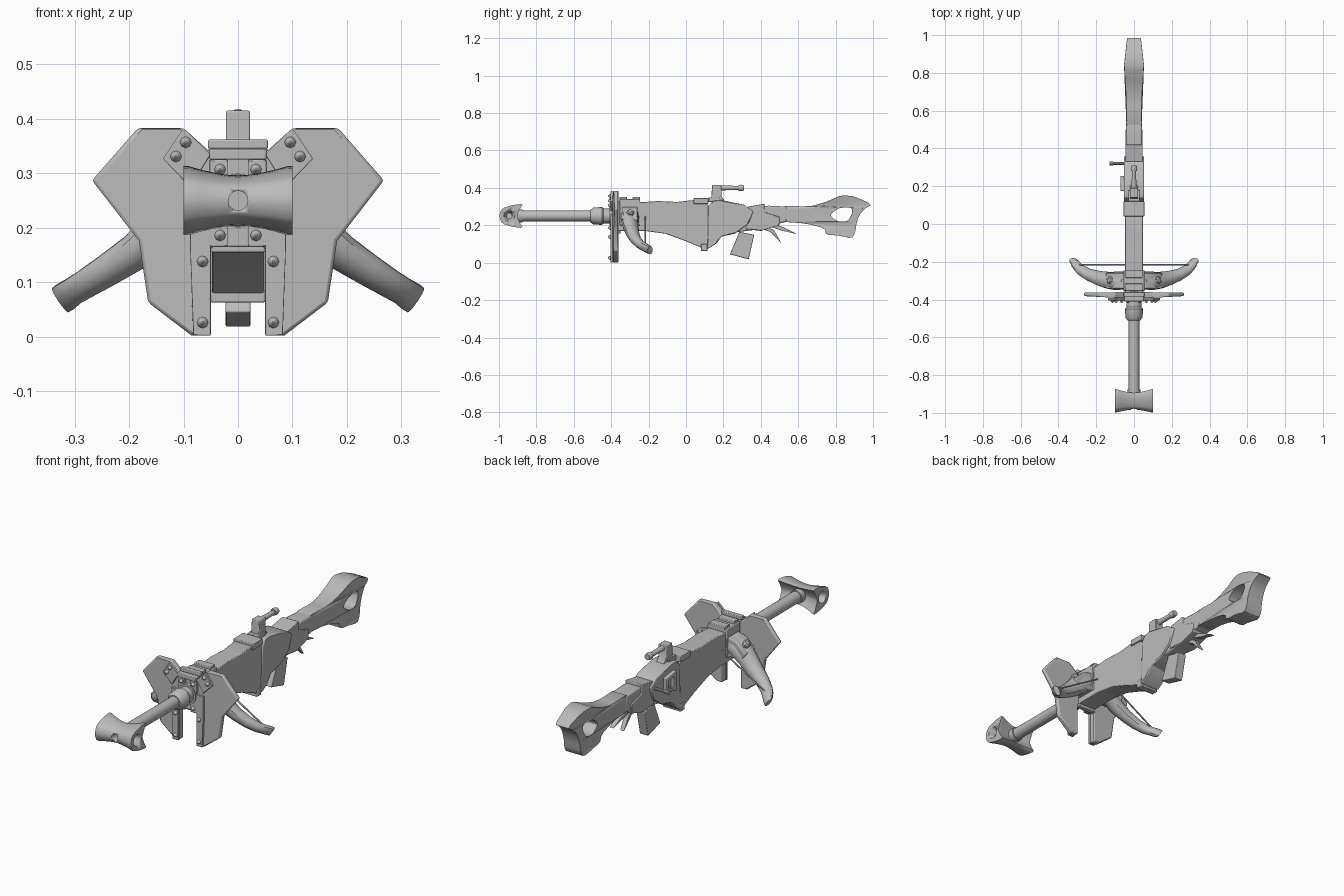
import bpy, bmesh, math
from mathutils import Vector

if "Cube" in bpy.data.objects:
    bpy.data.objects.remove(bpy.data.objects["Cube"])

mat = bpy.data.materials.new("steel_grey")
mat.diffuse_color = (0.5, 0.5, 0.5, 1)
mat.use_nodes = True
mat.node_tree.nodes["Principled BSDF"].inputs["Base Color"].default_value = mat.diffuse_color


def finish(name, bm, angle=35, bevel=0.0):
    bmesh.ops.remove_doubles(bm, verts=bm.verts[:], dist=0.0002)
    bmesh.ops.recalc_face_normals(bm, faces=bm.faces[:])
    me = bpy.data.meshes.new(name)
    bm.to_mesh(me)
    bm.free()
    me.materials.append(mat)
    ob = bpy.data.objects.new(name, me)
    bpy.context.collection.objects.link(ob)
    if bevel:
        m = ob.modifiers.new("edge", 'BEVEL')
        m.width, m.segments, m.limit_method = bevel, 2, 'ANGLE'
        m.angle_limit = math.radians(40)
    bpy.ops.object.select_all(action='DESELECT')
    ob.select_set(True)
    bpy.context.view_layer.objects.active = ob
    bpy.ops.object.shade_smooth_by_angle(angle=math.radians(angle))
    return ob


def prism(name, loops, place, half, bevel=0.0):
    """Filled outline (with holes) extruded by half both ways; place maps (a, b, depth) to xyz."""
    cu = bpy.data.curves.new("outline", 'CURVE')
    cu.dimensions, cu.fill_mode, cu.extrude = '2D', 'BOTH', half
    for pts in loops:
        s = cu.splines.new('POLY')
        s.points.add(len(pts) - 1)
        for p, q in zip(s.points, pts):
            p.co = (q[0], q[1], 0, 1)
        s.use_cyclic_u = True
    tmp = bpy.data.objects.new("outline", cu)
    bpy.context.collection.objects.link(tmp)
    dg = bpy.context.evaluated_depsgraph_get()
    me = bpy.data.meshes.new_from_object(tmp.evaluated_get(dg))
    bpy.data.objects.remove(tmp)
    bm = bmesh.new()
    bm.from_mesh(me)
    for v in bm.verts:
        v.co = place(*v.co)
    return finish(name, bm, 35, bevel)


def side(a, b, c):
    return (c, a, b)


def loft(name, rings, angle=35):
    bm = bmesh.new()
    vs = [[bm.verts.new(p) for p in r] for r in rings]
    n = len(vs[0])
    for r, q in zip(vs, vs[1:]):
        for i in range(n):
            bm.faces.new((r[i], r[(i + 1) % n], q[(i + 1) % n], q[i]))
    bm.faces.new(vs[0])
    bm.faces.new(vs[-1])
    return finish(name, bm, angle)


def ring(c, u, v, n=16):
    c, u, v = Vector(c), Vector(u), Vector(v)
    return [c + u * math.cos(math.tau * i / n) + v * math.sin(math.tau * i / n) for i in range(n)]


def turned(name, axis, origin, prof, n=20):
    """Lathe of (distance, radius) pairs along an axis."""
    a = Vector(axis).normalized()
    u = a.orthogonal().normalized()
    v = a.cross(u)
    return loft(name, [ring(Vector(origin) + a * d, u * r, v * r, n) for d, r in prof])


def box(name, lo, hi, bevel=0.003):
    x0, x1 = lo[0], hi[0]
    return prism(name, [[(lo[1], lo[2]), (hi[1], lo[2]), (hi[1], hi[2]), (lo[1], hi[2])]],
                 lambda a, b, c: ((x0 + x1) / 2 + c, a, b), (x1 - x0) / 2, bevel)


def smooth(pts, k=2):
    """Corner-cutting to round a closed outline."""
    for _ in range(k):
        out = []
        for p, q in zip(pts, pts[1:] + pts[:1]):
            out += [(.8 * p[0] + .2 * q[0], .8 * p[1] + .2 * q[1]),
                    (.2 * p[0] + .8 * q[0], .2 * p[1] + .8 * q[1])]
        pts = out
    return pts


# Main body, receiver band and wrist
prism("body", [[(-.37, .32), (-.22, .325), (-.15, .33), (-.05, .325), (.04, .335), (.12, .31),
                (.12, .075), (.105, .07), (0, .115), (-.11, .155), (-.22, .17), (-.37, .17)]],
      side, .048, .004)
prism("receiver", [[(.12, .30), (.14, .33), (.19, .335), (.31, .31), (.36, .275), (.335, .21),
                    (.26, .155), (.19, .14), (.165, .105), (.115, .072)]], side, .053, .005)
box("top_collar", (-.055, .04, .315), (.055, .12, .345))
box("bottom_rib", (-.05, .08, .063), (.05, .115, .10))
prism("wrist", [[(.22, .32), (.34, .29), (.44, .305), (.54, .30), (.54, .22), (.46, .2), (.40, .18), (.25, .16)]],
      side, .042, .008)
prism("wrist_sleeve", [[(.33, .30), (.42, .315), (.42, .27), (.50, .245), (.50, .20), (.40, .17), (.32, .18)]],
      side, .046, .004)

# Forked stock with a hole, widest near the fork
outline = smooth([(.50, .305), (.66, .30), (.75, .325), (.83, .362), (.90, .355), (.995, .312), (.95, .285),
                  (.925, .25), (.91, .205), (.905, .16), (.885, .13), (.82, .145), (.75, .15), (.74, .185),
                  (.64, .21), (.50, .22)], 1)
hole = smooth([(.765, .255), (.82, .295), (.885, .295), (.89, .265), (.865, .22), (.81, .22)], 2)
widths = [(.45, .04), (.62, .038), (.72, .045), (.84, .053), (1.0, .035)]


def stock_place(a, b, c):
    for (y0, w0), (y1, w1) in zip(widths, widths[1:]):
        if a <= y1:
            w = w0 + (w1 - w0) * (a - y0) / (y1 - y0)
            break
    return (math.copysign(w, c), a, b)


prism("stock", [outline, hole], stock_place, .04, .012)

# Grip, trigger claws
prism("grip", [[(.285, .165), (.365, .15), (.335, .018), (.235, .045)]], side, .023, .003)
for k, pts in enumerate([[(.38, .19), (.45, .165), (.51, .105), (.47, .175), (.42, .195)],
                         [(.42, .205), (.50, .175), (.595, .152), (.52, .19), (.46, .21)]]):
    prism(f"trigger_{k}", [pts], side, .012, .002)

# Rear sight with rod
prism("sight_post", [[(.11, .325), (.135, .345), (.14, .415), (.19, .415), (.19, .355), (.21, .325)]],
      side, .022, .003)
box("sight_base", (-.03, .12, .325), (.03, .18, .35))
turned("sight_rod", (0, 1, 0), (0, .18, .40),
       [(0, .014), (.10, .011), (.1, .016), (.115, .018), (.13, .014)], 12)

# Left side lever and loop handle
turned("lever", (-1, 0, 0), (-.03, .32, .26), [(0, .007), (.08, .007), (.08, .01), (.1, .01)], 10)
prism("loop_handle", [[(.175, .20), (.255, .22), (.255, .29), (.175, .30)],
                      [(.195, .22), (.235, .235), (.235, .27), (.195, .28)]],
      lambda a, b, c: (c - .06, a, b), .012, .003)

# Barrel and collar
turned("barrel", (0, 1, 0), (0, -.93, .25), [(0, .029), (.58, .029)], 20)
turned("barrel_collar", (0, 1, 0), (0, -.51, .25),
       [(0, .034), (.015, .045), (.06, .048), (.07, .04), (.10, .04), (.10, .05), (.15, .05)], 16)
turned("barrel_ring", (0, 1, 0), (0, -.905, .25), [(0, .034), (.03, .034)], 16)

# Muzzle brake: crescent section flaring toward both ends, with bored holes
cres = smooth([(.10, .065), (.04, .058), (-.015, .04), (-.03, 0), (-.015, -.04), (.04, -.058),
               (.10, -.065), (.08, -.035), (.065, 0), (.08, .035)], 1)
rings = []
for x in [-.1, -.092, -.07, -.045, -.02, 0, .02, .045, .07, .092, .1]:
    t = min(1, (abs(x) / .092) ** 1.6)
    f = .72 + .28 * t
    rings.append([(x, -.945 + (p[0] - .025) * f, .25 + p[1] * f) for p in cres])
muzzle = loft("muzzle_brake", rings, 40)
cutters = [turned("bore_cutter", (0, 1, 0), (0, -1.05, .25), [(0, .018), (.12, .018)], 16)]
for s in (-1, 1):
    cutters.append(turned("port_cutter", (-s, 0, 0), (s * .11, -.945, .25), [(0, .032), (.07, .016)], 16))
for c in cutters:
    m = muzzle.modifiers.new("bore", 'BOOLEAN')
    m.operation, m.object, m.solver = 'DIFFERENCE', c, 'EXACT'
    c.hide_render = True
    c.hide_viewport = True

# Front bracket blocks
box("front_block", (-.055, -.355, .20), (.055, -.245, .34))
for y in (-.335, -.265):
    box("block_lug", (-.045, y - .02, .335), (.045, y + .02, .352))
box("front_rail", (-.052, -.41, .325), (.052, -.36, .345))
box("front_rail_cap", (-.055, -.385, .345), (.055, -.36, .362))
box("center_bar", (-.02, -.39, .165), (.02, -.355, .33))
box("lower_bar", (-.05, -.375, .155), (.05, -.35, .17))

for s, tag in ((1, "right"), (-1, "left")):
    # Shield half, thinner and swept at the outer edge
    prism(f"shield_{tag}", [[(.10, .383), (.184, .383), (.268, .287), (.182, .176), (.165, .063), (.085, .002),
                             (.05, .002), (.05, .165), (.018, .165), (.018, .325), (.052, .34)]],
          lambda a, b, c: (s * a, -.378 + c * (1.3 - 2.5 * a) + .02 * a, b), .014, .006)
    # Riveted straps
    for k, pts in enumerate([[(.10, .383), (.138, .327), (.088, .275), (.05, .335)],
                             [(.05, .002), (.082, .002), (.088, .165), (.088, .26), (.05, .26)],
                             [(.018, .165), (.052, .165), (.052, .325), (.018, .325)]]):
        prism(f"strap_{k}_{tag}", [pts], lambda a, b, c: (s * a, -.398 + c, b), .006, .002)
    for x, z in [(.096, .357), (.114, .331), (.033, .307), (.033, .186), (.065, .138), (.065, .026)]:
        turned(f"rivet_{tag}", (0, -1, 0), (s * x, -.402, z), [(0, .011), (.008, .009), (.016, .002)], 8)
    # Curved bow limb: x, y, z, half depth, half thickness
    rings = []
    for x, y, z, d, t in [(.04, -.30, .255, .05, .05), (.09, -.30, .24, .052, .05), (.14, -.297, .195, .045, .042),
                          (.19, -.285, .155, .038, .034), (.24, -.268, .122, .032, .03),
                          (.28, -.245, .097, .028, .027), (.302, -.222, .084, .027, .026),
                          (.318, -.203, .073, .022, .028), (.327, -.192, .067, .014, .027)]:
        rings.append(ring((s * x, y, z), Vector((s * -.3, .95, 0)) * d, Vector((s * .55, 0, .83)) * t, 12))
    loft(f"bow_limb_{tag}", rings)
    # Limb clamp, bolt and string
    prism(f"limb_clamp_{tag}", [[(.045, .30), (.10, .285), (.15, .235), (.13, .20), (.045, .20)]],
          lambda a, b, c: (s * a, -.30 + c, b), .042, .005)
    turned(f"limb_bolt_{tag}", (s * .6, 0, .8), (s * .118, -.298, .255), [(0, .02), (.02, .02), (.028, .012)], 6)
    p, q = Vector((s * .04, -.217, .25)), Vector((s * .31, -.217, .09))
    turned(f"bowstring_{tag}", q - p, p, [(0, .004), ((q - p).length, .004)], 6)
